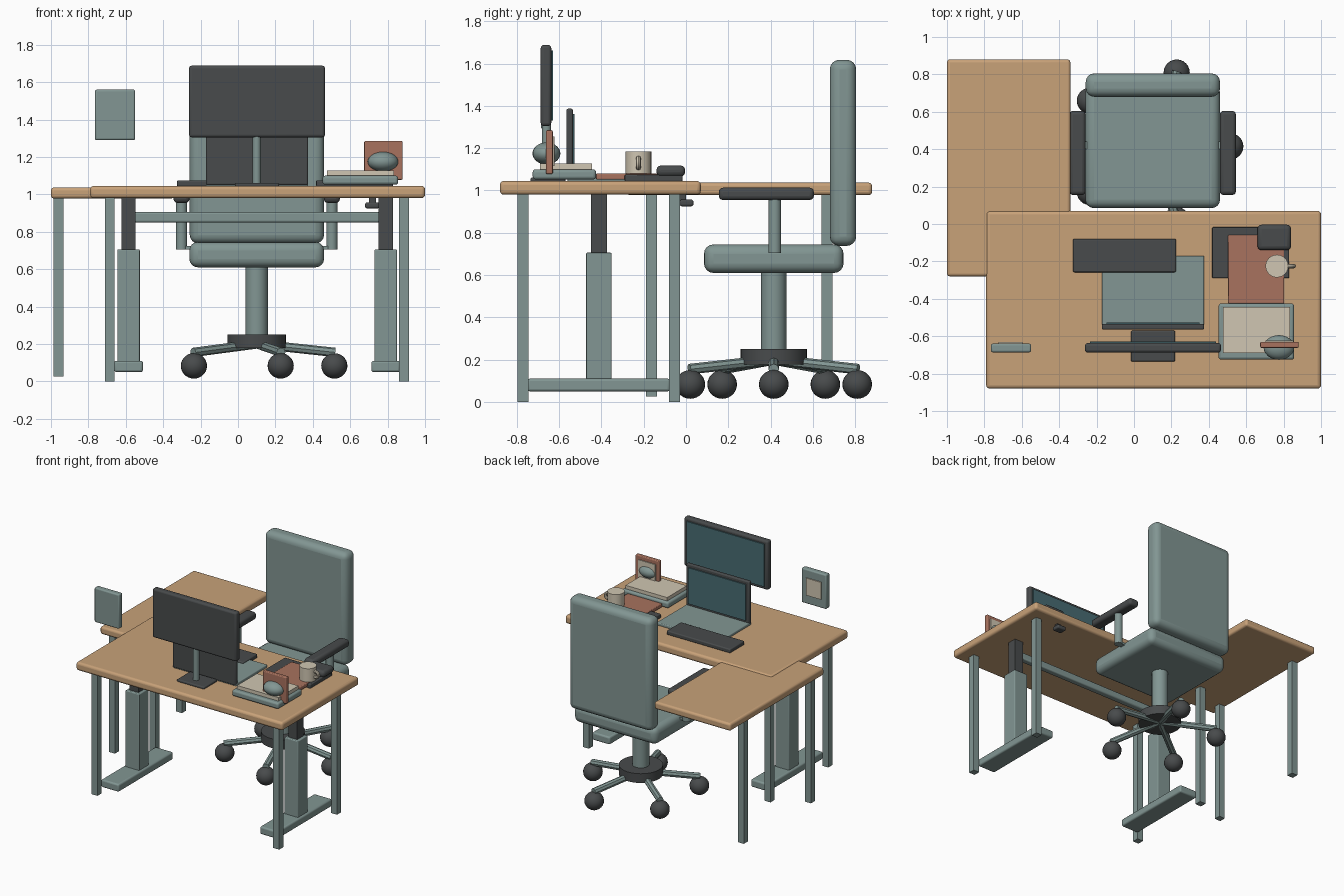
import bpy, math
from mathutils import Vector

cube = bpy.data.objects.get("Cube")
if cube:
    bpy.data.objects.remove(cube, do_unlink=True)


def material(name, rgb):
    m = bpy.data.materials.new(name)
    m.use_nodes = True
    m.diffuse_color = (*rgb, 1)
    m.node_tree.nodes["Principled BSDF"].inputs["Base Color"].default_value = (*rgb, 1)
    return m


WOOD = material("warm wood", (.58, .36, .19))
GREY = material("sage grey", (.223, .305, .292))
DARK = material("charcoal", (.065, .07, .072))
TEAL = material("screen teal", (.065, .15, .171))
RUST = material("terracotta", (.392, .168, .112))
CREAM = material("cream", (.63, .565, .445))


def finish(name, mat, smooth=True):
    ob = bpy.context.object
    ob.name = ob.data.name = name
    ob.data.materials.append(mat)
    if smooth:
        bpy.ops.object.shade_smooth_by_angle(angle=math.radians(35))
    return ob


def box(name, mat, x, y, z, bevel=0.0, segments=3):
    """Box from (min, max) ranges, with rounded edges if wanted."""
    bpy.ops.mesh.primitive_cube_add(size=1)
    ob = bpy.context.object
    lo, hi = Vector((x[0], y[0], z[0])), Vector((x[1], y[1], z[1]))
    for v in ob.data.vertices:
        v.co = Vector(lo[i] + (v.co[i] + .5) * (hi[i] - lo[i]) for i in range(3))
    if bevel:
        mod = ob.modifiers.new("round", 'BEVEL')
        mod.width, mod.segments = bevel, segments
    return finish(name, mat, bool(bevel))


def post(name, mat, x, y, half, z, bevel=0.0):
    return box(name, mat, (x - half, x + half), (y - half, y + half), z, bevel)


def rod(name, mat, a, b, radius, sides=24):
    """Cylinder between two points."""
    a, b = Vector(a), Vector(b)
    bpy.ops.mesh.primitive_cylinder_add(vertices=sides, radius=radius, depth=(b - a).length,
                                        location=(a + b) / 2)
    bpy.context.object.rotation_euler = (b - a).to_track_quat('Z', 'Y').to_euler()
    return finish(name, mat, sides > 12)


def ball(name, mat, at, scale):
    bpy.ops.mesh.primitive_uv_sphere_add(segments=24, ring_count=14, radius=1, location=at)
    bpy.context.object.scale = scale
    return finish(name, mat)


# Desk and side return
box("desk_top", WOOD, (-.79, 1), (-.88, .07), (.98, 1.045), .018)
box("return_top", WOOD, (-1, -.34), (-.28, .88), (.978, 1.037), .016)
for x in (-.685, .888):
    for y in (-.77, -.055):
        post("desk_leg", GREY, x, y, .026, (0, .985))
for y in (-.163, .667):
    post("return_leg", GREY, -.96, y, .026, (.025, .985))

# Lifting columns, feet and crossbar
for x in (-.585, .79):
    box("lift_foot", GREY, (x - .077, x + .077), (-.75, -.075), (.05, .11), .012)
    post("lift_column_lower", GREY, x, -.412, .06, (.09, .706), .006)
    post("lift_column_upper", DARK, x, -.412, .038, (.7, .985))
box("crossbar", GREY, (-.56, .765), (-.437, -.387), (.85, .905), .01)
box("height_control", DARK, (.68, .757), (-.03, .035), (.925, .957), .01)
box("control_bracket", DARK, (.7, .737), (-.028, .0), (.95, .982))

# Chair
CX, CY = .1, .415
box("chair_seat", GREY, (-.26, .46), (.085, .745), (.61, .745), .045, 4)
box("chair_back", GREY, (-.258, .46), (.68, .805), (.738, 1.618), .045, 4)
for side in (-1, 1):
    ax = CX + side * .402
    box("armrest", DARK, (ax - .043, ax + .043), (.155, .605), (.955, 1.013), .02)
    rod("armrest_post", GREY, (ax, .42, .705), (ax, .42, .96), .03)
    box("armrest_bracket", GREY, (min(ax, ax - side * .1), max(ax, ax - side * .1)),
        (.4, .44), (.705, .725))
rod("chair_column", GREY, (CX, CY, .24), (CX, CY, .62), .06)
rod("chair_hub", DARK, (CX, CY, .178), (CX, CY, .25), .157, 32)
for i in range(5):
    a = math.tau * i / 5
    dx, dy = math.cos(a), math.sin(a)
    rod("base_spoke", GREY, (CX, CY, .2), (CX + .42 * dx, CY + .42 * dy, .155), .025, 8)
    ball("caster", DARK, (CX + .415 * dx, CY + .415 * dy, .083), (.07, .07, .068))

# Monitor
box("monitor_base", DARK, (-.016, .22), (-.735, -.57), (1.04, 1.062), .008)
rod("monitor_post", GREY, (.1, -.66, 1.055), (.1, -.66, 1.32), .022)
box("monitor_case", DARK, (-.262, .465), (-.687, -.637), (1.305, 1.688), .014)
box("monitor_screen", TEAL, (-.235, .438), (-.638, -.629), (1.33, 1.663))

# Laptop
box("laptop_base", GREY, (-.172, .375), (-.56, -.17), (1.042, 1.065), .006)
box("laptop_lid", DARK, (-.172, .375), (-.565, -.535), (1.05, 1.387), .008)
box("laptop_screen", TEAL, (-.147, .35), (-.536, -.527), (1.08, 1.362))

# Keyboard, pad, notebook and mouse
box("keyboard", DARK, (-.326, .225), (-.258, -.08), (1.042, 1.075), .008)
box("mouse_pad", DARK, (.418, .83), (-.29, -.017), (1.042, 1.075), .006)
box("notebook", RUST, (.503, .803), (-.425, -.058), (1.052, 1.081), .005)
box("mouse", DARK, (.66, .84), (-.14, -.004), (1.066, 1.118), .022)

# Mug
rod("mug", CREAM, (.764, -.225, 1.08), (.764, -.225, 1.185), .061)
bpy.ops.mesh.primitive_torus_add(location=(.832, -.225, 1.13), rotation=(math.pi / 2, 0, 0),
                                 major_radius=.022, minor_radius=.012,
                                 major_segments=20, minor_segments=8)
finish("mug_handle", CREAM)

# Paper tray with papers
box("paper_tray", GREY, (.452, .856), (-.725, -.425), (1.052, 1.1), .014)
box("papers", CREAM, (.475, .835), (-.69, -.445), (1.098, 1.127))

# Photo frame and paperweight
box("photo_frame", RUST, (.675, .88), (-.662, -.63), (1.078, 1.285), .006)
box("photo", CREAM, (.703, .852), (-.631, -.623), (1.115, 1.255))
ball("paperweight", GREY, (.775, -.66, 1.175), (.082, .066, .052))

# Hanging panel
box("panel", GREY, (-.765, -.55), (-.686, -.64), (1.29, 1.56), .01)
box("panel_card", CREAM, (-.725, -.595), (-.641, -.632), (1.36, 1.495))
